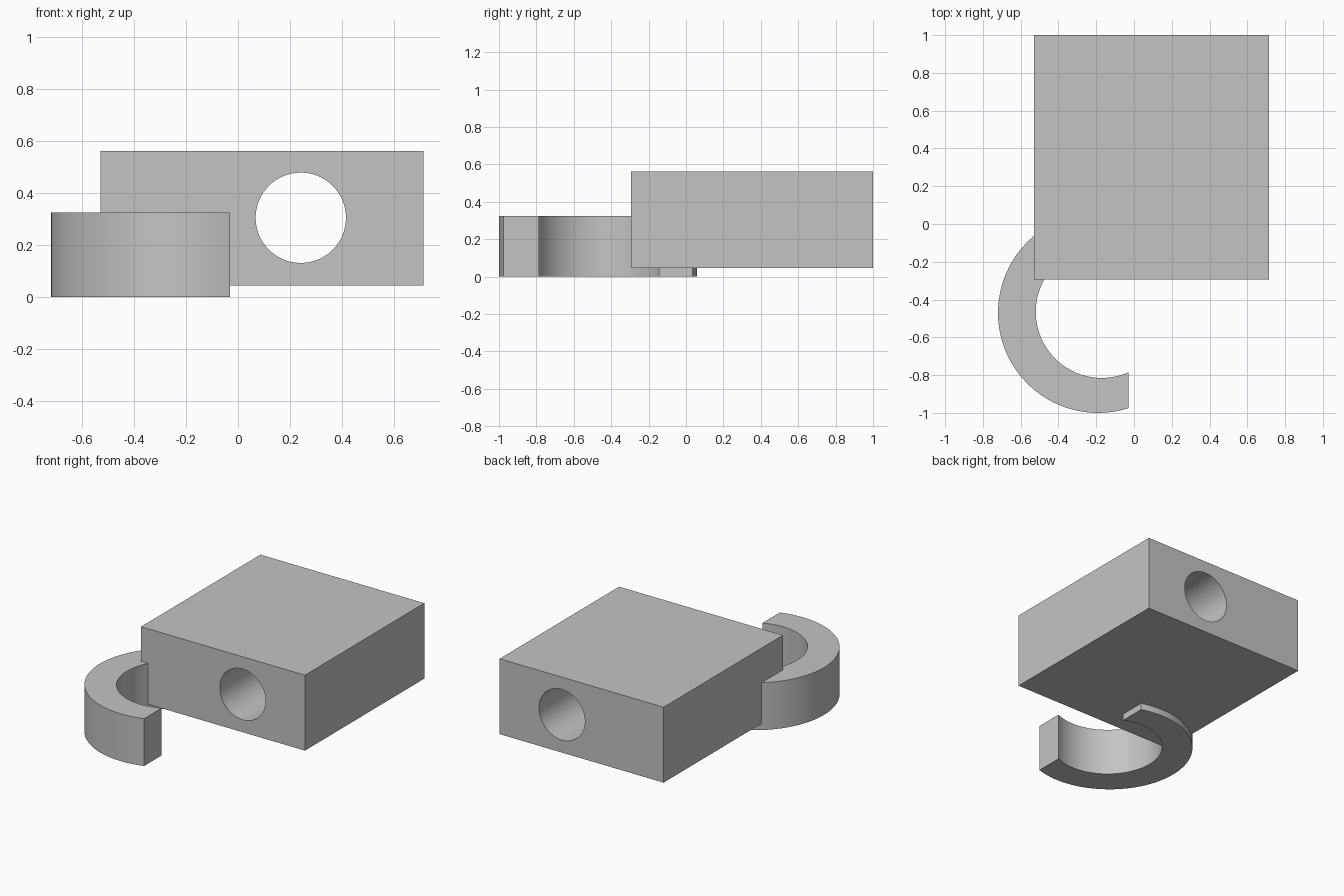
import bpy
import bmesh
from math import acos, cos, sin, pi

cube = bpy.data.objects.get("Cube")
if cube:
    bpy.data.objects.remove(cube, do_unlink=True)

grey = bpy.data.materials.new("plain grey")
grey.use_nodes = True
colour = (0.55, 0.55, 0.55, 1)
grey.diffuse_color = colour
grey.node_tree.nodes["Principled BSDF"].inputs["Base Color"].default_value = colour


def arc(cx, cy, radius, end_x, steps=64):
    """Arc around the -x side, starting and stopping at x = end_x."""
    a = acos((end_x - cx) / radius)
    angles = [a + (2 * pi - 2 * a) * i / steps for i in range(steps + 1)]
    return [(cx + radius * cos(t), cy + radius * sin(t)) for t in angles]


def extrude_outline(name, outline, z0, z1):
    bm = bmesh.new()
    face = bm.faces.new([bm.verts.new((x, y, z0)) for x, y in outline])
    grown = bmesh.ops.extrude_face_region(bm, geom=[face])["geom"]
    verts = [v for v in grown if isinstance(v, bmesh.types.BMVert)]
    bmesh.ops.translate(bm, verts=verts, vec=(0, 0, z1 - z0))
    bmesh.ops.recalc_face_normals(bm, faces=bm.faces)
    mesh = bpy.data.meshes.new(name)
    bm.to_mesh(mesh)
    bm.free()
    mesh.materials.append(grey)
    obj = bpy.data.objects.new(name, mesh)
    bpy.context.collection.objects.link(obj)
    return obj


def apply_boolean(obj, other, operation):
    mod = obj.modifiers.new(operation.lower(), "BOOLEAN")
    mod.operation = operation
    mod.object = other
    mod.solver = "EXACT"
    bpy.context.view_layer.objects.active = obj
    bpy.ops.object.modifier_apply(modifier=mod.name)
    bpy.data.objects.remove(other, do_unlink=True)


# Rectangular block
left, right, front, back = -0.53, 0.715, -0.295, 1.0
block = extrude_outline("block_with_hook", [(left, front), (right, front),
                        (right, back), (left, back)], 0.045, 0.563)

# Round hole running front to back
bpy.ops.mesh.primitive_cylinder_add(vertices=96, radius=0.174, depth=3,
                                    location=(0.242, 0.35, 0.305),
                                    rotation=(pi / 2, 0, 0))
bore = bpy.context.object
bore.name = "bore_cutter"
bore.hide_render = True
bore.data.materials.append(grey)
apply_boolean(block, bore, "DIFFERENCE")

# Open hook, thicker on the far side, merged into the block corner
outer = arc(-0.19, -0.47, 0.53, -0.03)
inner = arc(-0.17, -0.465, 0.35, -0.03)
hook = extrude_outline("hook", outer + inner[::-1], 0, 0.325)
apply_boolean(block, hook, "UNION")

bpy.ops.object.select_all(action="DESELECT")
block.select_set(True)
bpy.context.view_layer.objects.active = block
bpy.ops.object.shade_smooth_by_angle(angle=pi / 6)
